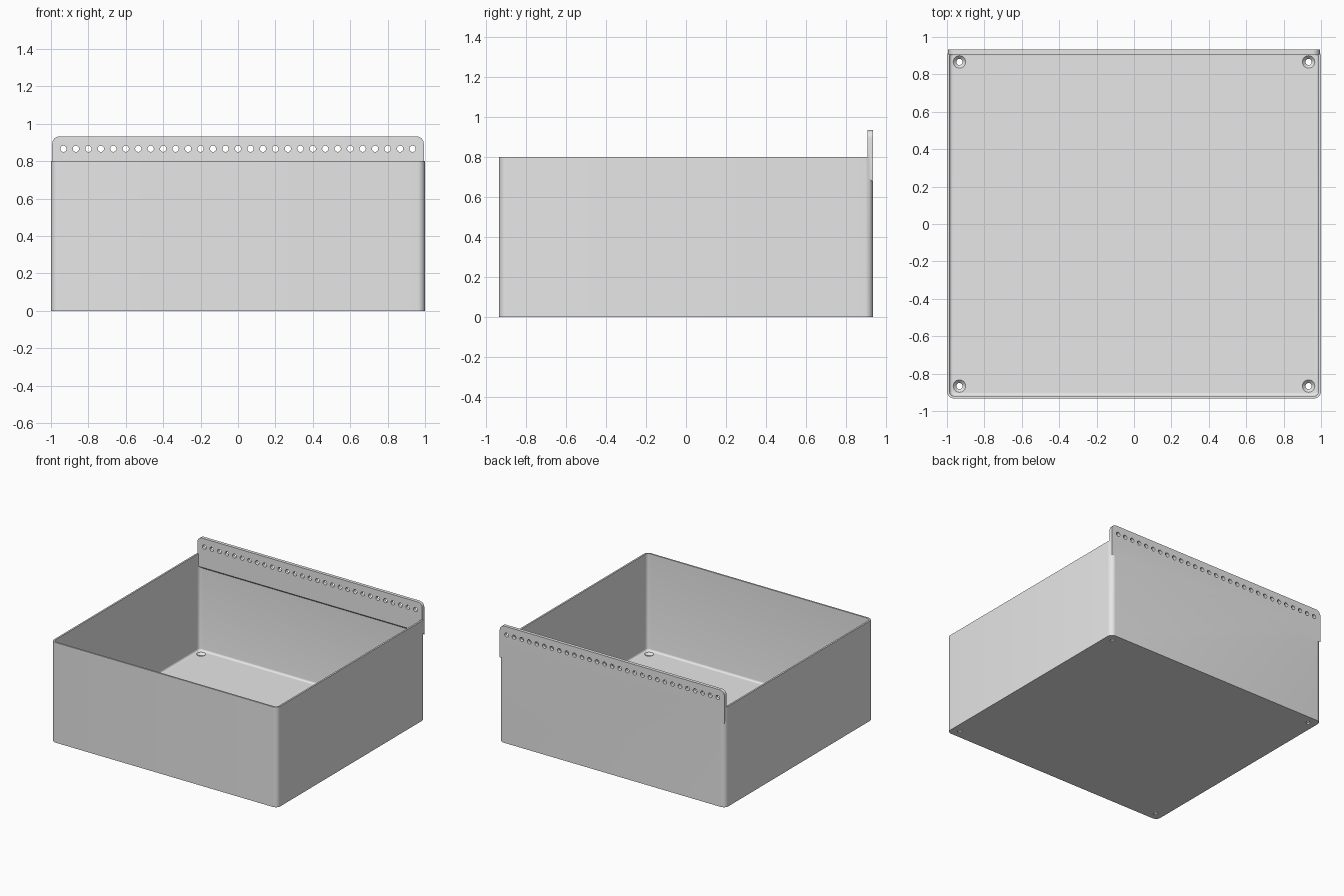
import bpy, bmesh
from math import pi, cos, sin

cube = bpy.data.objects.get("Cube")
if cube:
    bpy.data.objects.remove(cube, do_unlink=True)

U = 1 / 75                       # one design unit
HX, HY, H = 75 * U, 70 * U, 60 * U
WALL, FLOOR = U, 2 * U

grey = bpy.data.materials.new("light grey plastic")
grey.use_nodes = True
grey.diffuse_color = (0.8, 0.8, 0.8, 1)
grey.node_tree.nodes["Principled BSDF"].inputs["Base Color"].default_value = (0.8, 0.8, 0.8, 1)


def make_object(name, bm):
    bmesh.ops.recalc_face_normals(bm, faces=bm.faces)
    mesh = bpy.data.meshes.new(name)
    bm.to_mesh(mesh)
    bm.free()
    obj = bpy.data.objects.new(name, mesh)
    bpy.context.collection.objects.link(obj)
    mesh.materials.append(grey)
    return obj


def rounded_rect(hx, hy, r, steps=8):
    points = []
    for q, (sx, sy) in enumerate([(1, 1), (-1, 1), (-1, -1), (1, -1)]):
        for i in range(steps + 1):
            a = (q + i / steps) * pi / 2
            points.append((sx * (hx - r) + r * cos(a), sy * (hy - r) + r * sin(a)))
    return points


def loft(bm, rings):
    """Skin a stack of equal-length rings and cap both ends."""
    loops = [[bm.verts.new(p) for p in ring] for ring in rings]
    n = len(loops[0])
    for a, b in zip(loops, loops[1:]):
        for i in range(n):
            j = (i + 1) % n
            bm.faces.new((a[i], a[j], b[j], b[i]))
    bm.faces.new(loops[0][::-1])
    bm.faces.new(loops[-1])


def circle(r, n=24):
    return [(r * cos(2 * pi * i / n), r * sin(2 * pi * i / n)) for i in range(n)]


def boolean(target, other, operation):
    mod = target.modifiers.new(operation.lower(), "BOOLEAN")
    mod.operation, mod.solver, mod.object = operation, "EXACT", other
    bpy.context.view_layer.objects.active = target
    bpy.ops.object.modifier_apply(modifier=mod.name)
    bpy.data.objects.remove(other, do_unlink=True)


# Open bin: outer shell, rim, inner walls, small fillet, floor
levels = [(0, 0), (0, H), (WALL, H)]
fillet = 1.2 * U
for i in range(5):
    a = i / 4 * pi / 2
    levels.append((WALL + fillet * (1 - cos(a)), FLOOR + fillet * (1 - sin(a))))
bm = bmesh.new()
loft(bm, [[(x, y, z) for x, y in rounded_rect(HX - d, HY - d, max(3 * U - d, 0.005))]
          for d, z in levels])
storage_bin = make_object("storage_bin", bm)

# Rear hanging flange: rounded top corners, sloping underside
fx, top, low, r = HX - U / 2, 70 * U, 52.5 * U, 3 * U
outline = [(fx, 0), (-fx, 0)]
for sx, start in [(-1, pi), (1, pi / 2)]:
    for i in range(9):
        a = start - i / 8 * pi / 2
        outline.append((sx * (fx - r) + r * cos(a), top - r + r * sin(a)))
rings = [[(x, y, z if z else base) for x, z in outline]
         for y, base in [(HY - 2 * U, low), (HY, low - 2 * U)]]
bm = bmesh.new()
loft(bm, rings)
boolean(storage_bin, make_object("hanging_flange", bm), "UNION")

# Row of peg holes through the flange
bm = bmesh.new()
for i in range(-14, 15):
    loft(bm, [[(5 * U * i + x, y, 65 * U + z) for x, z in circle(1.25 * U, 20)]
              for y in (HY - 4 * U, HY + 2 * U)])
boolean(storage_bin, make_object("peg_hole_cutter", bm), "DIFFERENCE")

# Countersunk screw holes in the floor corners
bm = bmesh.new()
for sx in (-1, 1):
    for sy in (-1, 1):
        loft(bm, [[(sx * 70 * U + x, sy * 65 * U + y, z) for x, y in circle(rad)]
                  for rad, z in [(1.25 * U, -U), (1.25 * U, 0.7 * U),
                                 (2.5 * U, FLOOR), (2.5 * U, FLOOR + U)]])
boolean(storage_bin, make_object("screw_hole_cutter", bm), "DIFFERENCE")

# Smooth the rounded corners, keep edges sharp
bpy.ops.object.select_all(action="DESELECT")
storage_bin.select_set(True)
bpy.context.view_layer.objects.active = storage_bin
bpy.ops.object.shade_smooth_by_angle(angle=pi / 6)
